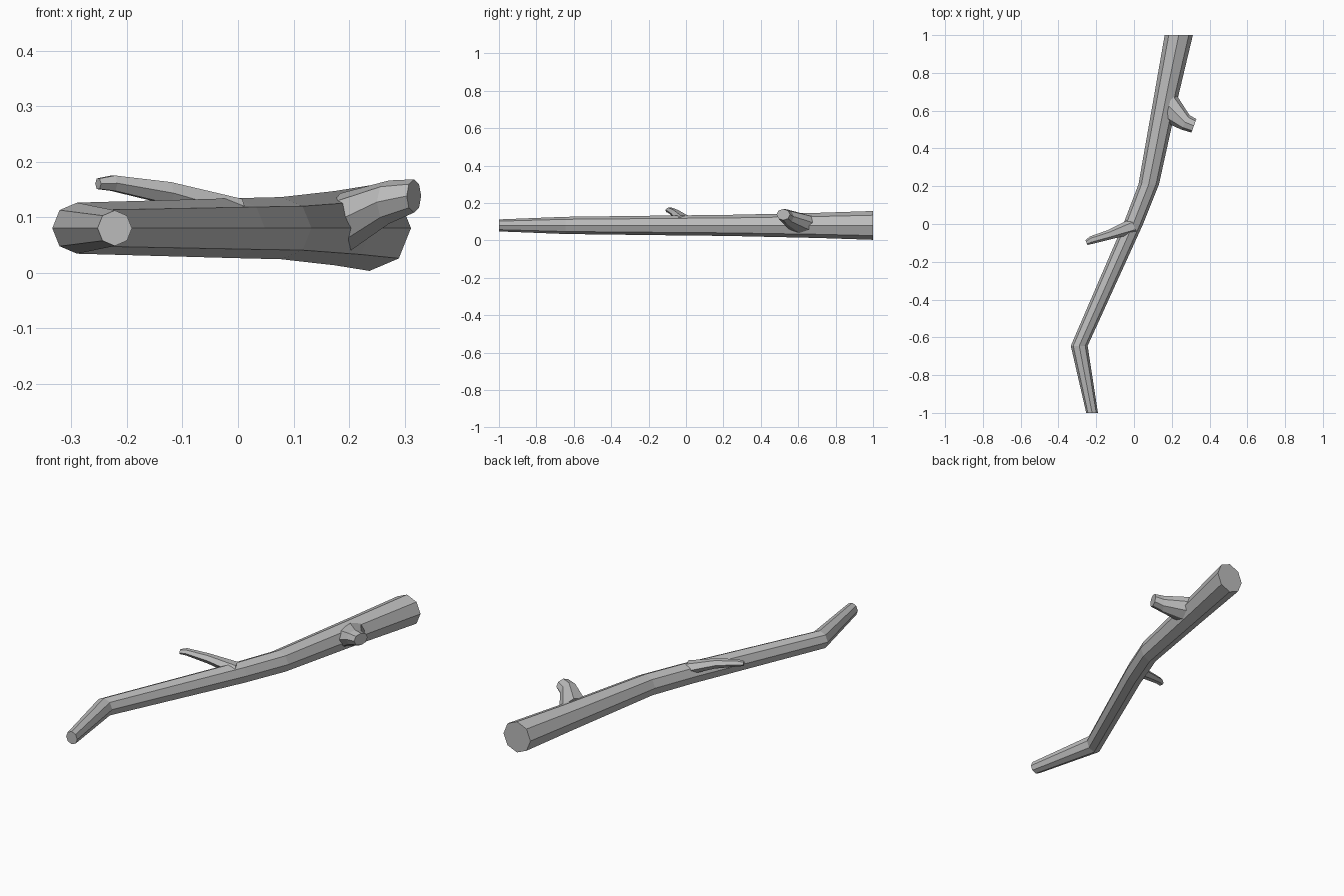
import bpy
import bmesh
from math import sin, cos, radians, tau
from mathutils import Vector

cube = bpy.data.objects.get("Cube")
if cube:
    bpy.data.objects.remove(cube, do_unlink=True)

# Single grey bark colour
bark = bpy.data.materials.new("grey_bark")
bark.use_nodes = True
grey = (0.5, 0.5, 0.5, 1)
bark.diffuse_color = grey
bark.node_tree.nodes["Principled BSDF"].inputs["Base Color"].default_value = grey


def loft(name, rings, sides):
    """Skin rings of (centre, yaw of the width axis, half width, half height)."""
    bm = bmesh.new()
    loops = []
    for centre, yaw, width, height in rings:
        across = Vector((cos(radians(yaw)), sin(radians(yaw)), 0)) * width
        up = Vector((0, 0, height))
        loops.append([bm.verts.new(Vector(centre) + across * cos(tau * i / sides)
                                   + up * sin(tau * i / sides)) for i in range(sides)])
    for a, b in zip(loops, loops[1:]):
        for i in range(sides):
            j = (i + 1) % sides
            bm.faces.new((a[i], a[j], b[j], b[i]))
    bm.faces.new(loops[0])
    bm.faces.new(loops[-1])
    bmesh.ops.recalc_face_normals(bm, faces=bm.faces)
    mesh = bpy.data.meshes.new(name)
    bm.to_mesh(mesh)
    bm.free()
    mesh.materials.append(bark)
    obj = bpy.data.objects.new(name, mesh)
    bpy.context.collection.objects.link(obj)
    return obj


# Main stem: bent octagonal rod, thin at the front, thick at the back
stem = [(-0.222, -1, 0.032), (-0.29, -0.645, 0.046), (-0.004, 0, 0.054),
        (0.078, 0.21, 0.056), (0.175, 0.7, 0.067), (0.237, 1, 0.077)]
loft("main_stem", [((x, y, 0.08), 0, r * 0.97, r) for x, y, r in stem], 8)

# Short thick stub on the left side
loft("broken_stub", [
    ((0.185, 0.625, 0.085), 75, 0.088, 0.058),
    ((0.272, 0.538, 0.127), 60, 0.044, 0.039),
    ((0.317, 0.52, 0.138), 70, 0.038, 0.03)], 8)

# Thin twig curving up on the right side
loft("small_twig", [
    ((0, -0.01, 0.105), 112, 0.042, 0.032),
    ((-0.125, -0.055, 0.143), 112, 0.026, 0.023),
    ((-0.225, -0.085, 0.161), 112, 0.021, 0.016),
    ((-0.252, -0.098, 0.16), 112, 0.014, 0.011)], 6)
